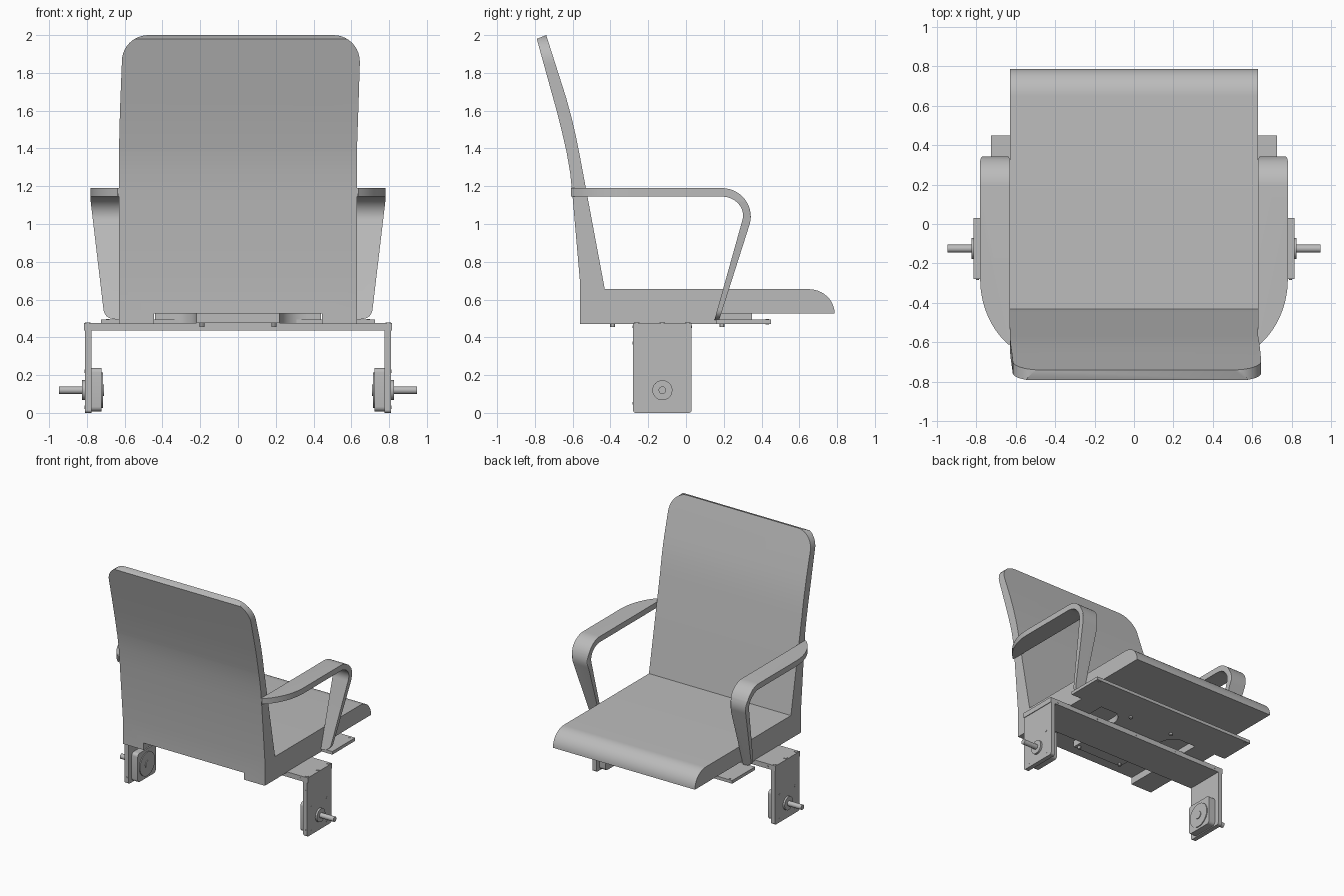
import bpy, bmesh, math
from math import cos, sin, pi, radians
from mathutils import Vector

cube = bpy.data.objects.get("Cube")
if cube:
    bpy.data.objects.remove(cube, do_unlink=True)

grey = bpy.data.materials.new("plain grey")
grey.use_nodes = True
COLOUR = (0.5, 0.5, 0.5, 1)
grey.diffuse_color = COLOUR
grey.node_tree.nodes["Principled BSDF"].inputs["Base Color"].default_value = COLOUR


def arc(cx, cy, r, a0, a1, n=10, ry=None):
    """Points along an arc, angles in degrees."""
    angles = [radians(a0 + (a1 - a0) * i / n) for i in range(n + 1)]
    return [(cx + r * cos(a), cy + (ry or r) * sin(a)) for a in angles]


def prism(name, pts, axis, lo, hi):
    """Extrude a 2D outline: axis X uses (y, z), Y uses (x, z), Z uses (x, y)."""
    place = {"X": lambda p, d: (d, p[0], p[1]),
             "Y": lambda p, d: (p[0], d, p[1]),
             "Z": lambda p, d: (p[0], p[1], d)}[axis]
    bm = bmesh.new()
    face = bm.faces.new([bm.verts.new(place(p, lo)) for p in pts])
    grown = bmesh.ops.extrude_face_region(bm, geom=[face])
    move = Vector(place((0, 0), hi - lo))
    bmesh.ops.translate(bm, vec=move,
                        verts=[v for v in grown["geom"] if isinstance(v, bmesh.types.BMVert)])
    bmesh.ops.recalc_face_normals(bm, faces=bm.faces)
    mesh = bpy.data.meshes.new(name)
    bm.to_mesh(mesh)
    bm.free()
    mesh.materials.append(grey)
    obj = bpy.data.objects.new(name, mesh)
    bpy.context.collection.objects.link(obj)
    return obj


def select(obj):
    bpy.ops.object.select_all(action="DESELECT")
    obj.select_set(True)
    bpy.context.view_layer.objects.active = obj


def carve(obj, tool, operation):
    """Apply a boolean and throw the tool away."""
    mod = obj.modifiers.new("carve", "BOOLEAN")
    mod.operation, mod.object, mod.solver = operation, tool, "EXACT"
    select(obj)
    bpy.ops.object.modifier_apply(modifier=mod.name)
    bpy.data.objects.remove(tool, do_unlink=True)


def smooth(obj):
    select(obj)
    bpy.ops.object.shade_smooth_by_angle(angle=radians(30))


def box(name, x, y, z):
    return prism(name, [(x[0], y[0]), (x[1], y[0]), (x[1], y[1]), (x[0], y[1])], "Z", *z)


def disc(name, axis, a, b, r, lo, hi, n=24):
    obj = prism(name, arc(a, b, r, 0, 360, n)[:-1], axis, min(lo, hi), max(lo, hi))
    smooth(obj)
    return obj


def rounded(x0, x1, y0, y1, r):
    return (arc(x1 - r, y1 - r, r, 0, 90, 5) + arc(x0 + r, y1 - r, r, 90, 180, 5)
            + arc(x0 + r, y0 + r, r, 180, 270, 5) + arc(x1 - r, y0 + r, r, 270, 360, 5))


# Seat and backrest: side profile trimmed by the outline seen from the front
rear = [(-.56, .47), (-.56, .68), (-.60, 1.14), (-.613, 1.27), (-.632, 1.38),
        (-.655, 1.48), (-.685, 1.60), (-.79, 1.98)]
inner = [(-.74, 2.0), (-.635, 1.67), (-.605, 1.56), (-.582, 1.46), (-.562, 1.36), (-.43, .655)]
nose = arc(.65, .525, .137, 90, 0, 12, .13)
shell = prism("seat_and_back", rear + inner + nose + [(.16, .525), (.16, .47)], "X", -.8, .8)
outline = ([(-.63, .4), (.63, .4), (.63, 1.4), (.637, 1.6), (.645, 1.85)]
           + arc(.505, 1.86, .14, 0, 90) + arc(-.475, 1.86, .14, 90, 180)
           + [(-.615, 1.85), (-.625, 1.6), (-.63, 1.4)])
carve(shell, prism("outline_tool", outline, "Y", -1, 1), "INTERSECT")
carve(shell, box("pocket_tool", (-.445, .445), (-1, .2), (.4, .525)), "DIFFERENCE")
smooth(shell)

# Centre mounting plate with scooped sides, sitting in the pocket under the seat
half = [(.44, .35), (.44, .17), (.36, .17)] + arc(.36, .03, .14, 90, 180) + [(.22, -.42)]
plate = prism("mounting_plate", half + [(-x, y) for x, y in reversed(half)], "Z", .475, .525)
smooth(plate)

# Wide strip across the front of the mount, and the beam behind it
box("cross_strip", (-.725, .725), (.16, .45), (.47, .495))
box("main_beam", (-.815, .815), (-.28, .03), (.435, .475))

for x in (-.19, .19):
    for y in (-.39, .19):
        disc("mount_bolt", "Z", x, y, .013, .455, .48, 12)
for x in (-.745, -.37, 0, .37, .745):
    for y in (-.283, .027):
        disc("beam_screw", "Y", x, .455, .007, y, y + .006, 10)

SHAFT_Y, SHAFT_Z = -.125, .12
for side, s in (("left", 1), ("right", -1)):
    # Armrest: bent strap, trimmed by its tapering front view and rounded plan
    strap = ([(-.61, 1.145), (-.61, 1.19)] + arc(.19, 1.04, .153, 90, -16, 14, .15)
             + [(.175, .49), (.15, .49)] + arc(.19, 1.045, .112, -16, 90, 14, .10))
    arm = prism(side + "_armrest", strap, "X", *sorted((.5 * s, .9 * s)))
    front = ([(.62, 1.3), (.78, 1.3), (.78, 1.12), (.715, .57)]
             + arc(.66, .55, .052, 0, -80, 8) + [(.62, .49)])
    carve(arm, prism("front_tool", [(x * s, z) for x, z in front], "Y", -1, 1), "INTERSECT")
    plan = ([(.63, -.612)] + arc(.41, -.28, .37, -52, 0, 14, .42)
            + arc(.75, .32, .03, 0, 90, 5) + arc(.655, .325, .025, 90, 180, 5))
    carve(arm, prism("plan_tool", [(x * s, y) for x, y in plan], "Z", 0, 2), "INTERSECT")
    smooth(arm)

    # Leg plate with rounded lower corners
    leg = ([(.03, .436), (-.28, .436)] + arc(-.265, .015, .015, 180, 270, 4)
           + arc(.015, .015, .015, 270, 360, 4))
    prism(side + "_leg_plate", leg, "X", *sorted((.775 * s, .81 * s)))

    # Motor: square housing, round end cap, flange and shaft
    housing = rounded(-.24, -.01, .008, .238, .025)
    smooth(prism(side + "_motor_housing", housing, "X", *sorted((.722 * s, .775 * s))))
    disc(side + "_motor_cap", "X", SHAFT_Y, SHAFT_Z, .095, .715 * s, .725 * s, 32)
    disc(side + "_motor_hub", "X", SHAFT_Y, SHAFT_Z, .03, .710 * s, .72 * s)
    disc(side + "_flange", "X", SHAFT_Y, SHAFT_Z, .053, .81 * s, .825 * s, 32)
    disc(side + "_shaft", "X", SHAFT_Y, SHAFT_Z, .02, .80 * s, .947 * s)

    # Small screws on the leg plate, beam end and cross strip
    for y in (-.225, -.03):
        for z in (.03, .22):
            disc(side + "_leg_screw", "X", y, z, .009, .808 * s, .812 * s, 12)
    for y in (-.26, -.125, .01):
        disc(side + "_beam_end_screw", "Z", .795 * s, y, .014, .47, .479, 12)
    for z in (.05, .37):
        disc(side + "_edge_screw", "Y", .793 * s, z, .007, -.283, -.277, 10)
    disc(side + "_strip_screw", "Z", .69 * s, .43, .009, .468, .497, 12)
